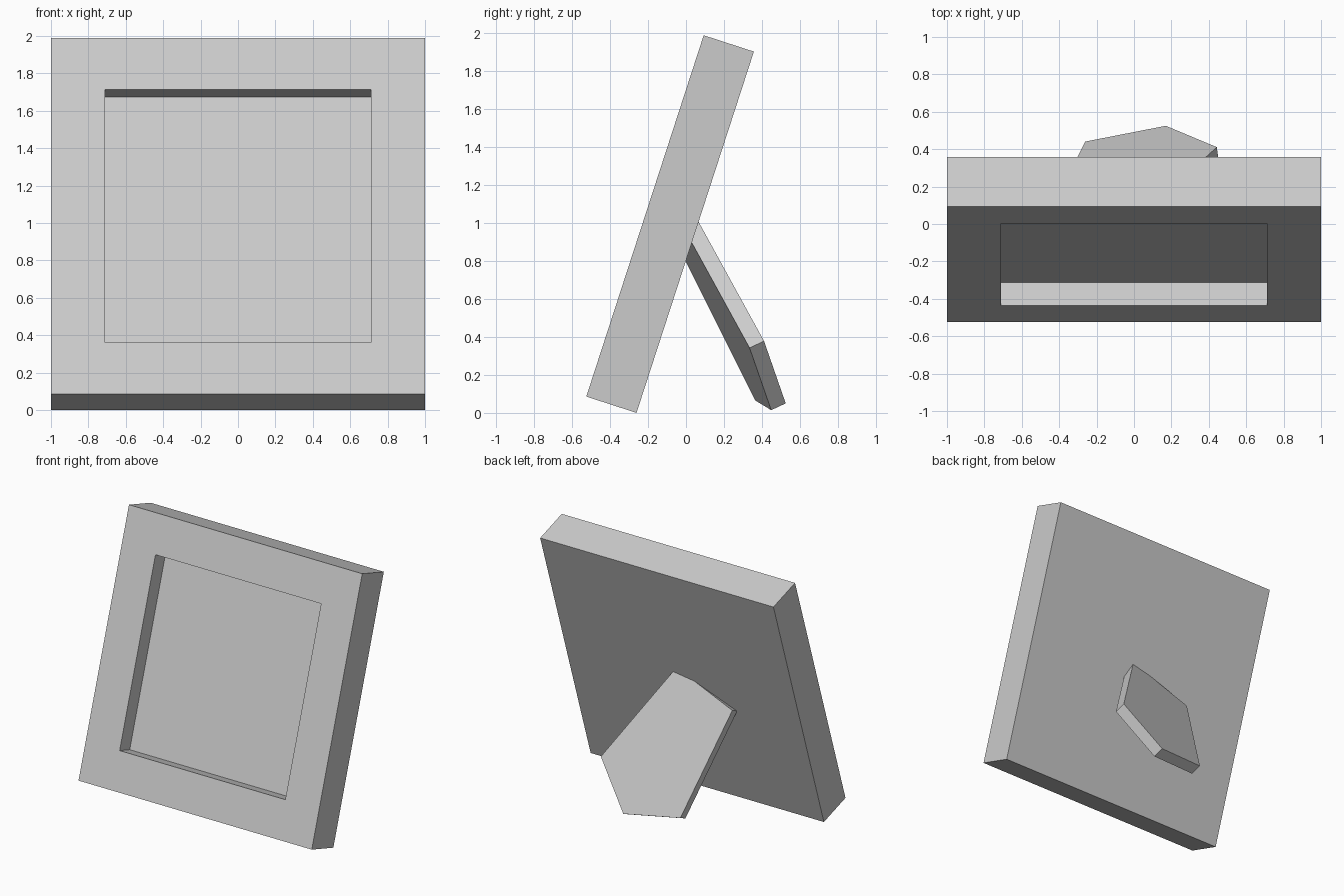
import bpy, bmesh
from math import radians
from mathutils import Matrix, Vector

if "Cube" in bpy.data.objects:
    bpy.data.objects.remove(bpy.data.objects["Cube"])


def finish(bm, name):
    bmesh.ops.recalc_face_normals(bm, faces=bm.faces)
    mesh = bpy.data.meshes.new(name)
    bm.to_mesh(mesh)
    bm.free()
    obj = bpy.data.objects.new(name, mesh)
    bpy.context.collection.objects.link(obj)
    return obj


# Leaning square frame with a recessed picture panel
THICK, BORDER, RECESS = 0.278, 0.41, 0.13
bm = bmesh.new()
bmesh.ops.create_cube(bm, size=1)
bmesh.ops.scale(bm, vec=(2, THICK, 2), verts=bm.verts)
bmesh.ops.translate(bm, vec=(0, THICK / 2, 1), verts=bm.verts)
front = min(bm.faces, key=lambda f: f.calc_center_median().y)
bmesh.ops.inset_region(bm, faces=[front], thickness=BORDER)
panel = bmesh.ops.extrude_face_region(bm, geom=[front])["geom"]
bmesh.ops.translate(bm, vec=(0, RECESS, 0),
                    verts=[g for g in panel if isinstance(g, bmesh.types.BMVert)])
if front.is_valid:
    bmesh.ops.delete(bm, geom=[front], context="FACES_ONLY")
frame = finish(bm, "picture_frame")
frame.location = (0, -0.525, 0.086)
frame.rotation_euler.x = radians(-18)

# Rear stand: tapered slab with a pointed foot, rolled to one side
along = Vector((-0.346, -0.435, 0.832)).normalized()
normal = Vector((-0.126, 0.900, 0.417)).normalized()
across = normal.cross(along).normalized()
normal = along.cross(across)
profile = [(0, 0), (0.378, 0.228), (0.265, 1.07), (-0.265, 1.07), (-0.378, 0.228)]
bm = bmesh.new()
outer = bm.faces.new([bm.verts.new((x, y, 0)) for x, y in profile])
slab = bmesh.ops.extrude_face_region(bm, geom=[outer], use_keep_orig=True)["geom"]
bmesh.ops.translate(bm, vec=(0, 0, -0.085),
                    verts=[g for g in slab if isinstance(g, bmesh.types.BMVert)])
stand = finish(bm, "rear_stand")
axes = Matrix((across, along, normal)).transposed().to_4x4()
stand.matrix_world = Matrix.Translation((0.17, 0.525, 0.05)) @ axes
